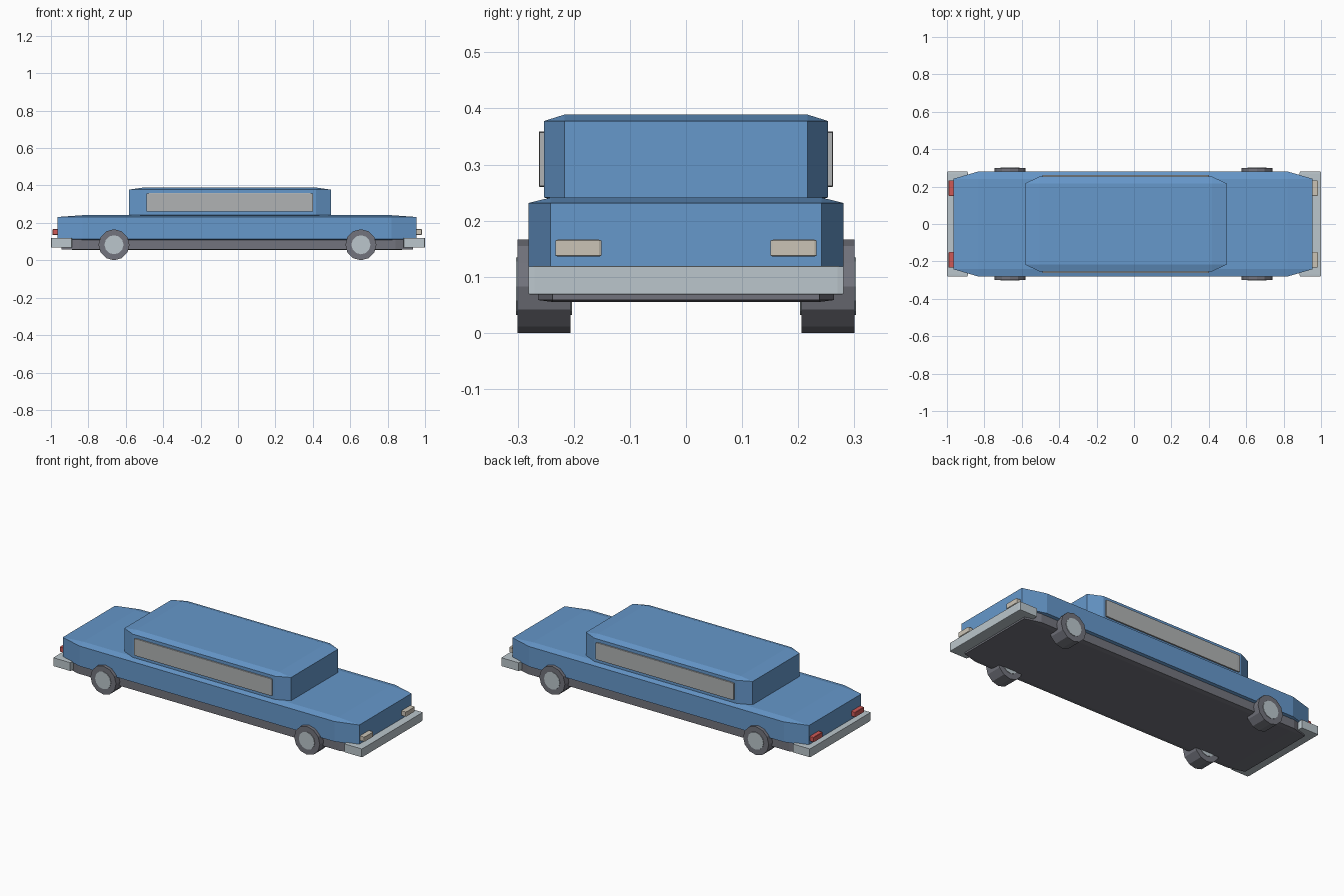
import bpy, bmesh, math
from mathutils import Matrix

cube = bpy.data.objects.get("Cube")
if cube:
    bpy.data.objects.remove(cube, do_unlink=True)


def material(name, rgb):
    mat = bpy.data.materials.new(name)
    mat.use_nodes = True
    mat.diffuse_color = (*rgb, 1)
    mat.node_tree.nodes["Principled BSDF"].inputs["Base Color"].default_value = (*rgb, 1)
    return mat


blue = material("blue paint", (0.133, 0.314, 0.597))
rubber = material("dark grey", (0.171, 0.174, 0.205))
chrome = material("pale metal", (0.497, 0.565, 0.604))
glass = material("grey glass", (0.434, 0.45, 0.456))
cream = material("cream lamp", (0.597, 0.552, 0.468))
red = material("red lamp", (0.62, 0.098, 0.093))


def add_object(name, bm, mat):
    bmesh.ops.recalc_face_normals(bm, faces=bm.faces[:])
    mesh = bpy.data.meshes.new(name)
    bm.to_mesh(mesh)
    bm.free()
    mesh.materials.append(mat)
    obj = bpy.data.objects.new(name, mesh)
    bpy.context.collection.objects.link(obj)
    return obj


def chamfered_box(name, xs, ys, zs, chamfer, mat):
    """Box between limits; the chamfer is a share of each side's length."""
    bm = bmesh.new()
    bmesh.ops.create_cube(bm, size=1)
    bmesh.ops.bevel(bm, geom=bm.edges[:], offset=chamfer, segments=1,
                    affect='EDGES', profile=0.5)
    limits = (xs, ys, zs)
    for v in bm.verts:
        v.co = [(a + b) / 2 + c * (b - a) for c, (a, b) in zip(v.co, limits)]
    return add_object(name, bm, mat)


def cylinder(name, x, z, ys, radius, mat):
    """Twelve-sided cylinder along y with a corner at the bottom."""
    bm = bmesh.new()
    turn = Matrix.Translation((x, sum(ys) / 2, z)) @ Matrix.Rotation(math.pi / 2, 4, 'X')
    bmesh.ops.create_cone(bm, cap_ends=True, segments=12, radius1=radius,
                          radius2=radius, depth=abs(ys[1] - ys[0]), matrix=turn)
    return add_object(name, bm, mat)


# Chassis, body and cabin
chamfered_box("chassis", (-0.945, 0.935), (-0.264, 0.264), (0.055, 0.125), 0.05, rubber)
chamfered_box("body", (-0.966, 0.955), (-0.281, 0.281), (0.104, 0.241), 0.07, blue)
chamfered_box("cabin", (-0.584, 0.496), (-0.253, 0.253), (0.23, 0.389), 0.072, blue)

# Bumpers
chamfered_box("front_bumper", (0.885, 1.0), (-0.281, 0.281), (0.068, 0.119), 0.02, chrome)
chamfered_box("rear_bumper", (-1.0, -0.888), (-0.281, 0.281), (0.068, 0.119), 0.02, chrome)

# Mirrored windows, lamps and wheels
for side, s in (("left", 1), ("right", -1)):
    def span(a, b):
        return tuple(sorted((s * a, s * b)))

    chamfered_box(side + "_window", (-0.49, 0.402), span(0.23, 0.262),
                  (0.26, 0.359), 0.02, glass)
    chamfered_box(side + "_headlight", (0.94, 0.983), span(0.151, 0.233),
                  (0.136, 0.166), 0.05, cream)
    chamfered_box(side + "_tail_light", (-0.992, -0.95), span(0.151, 0.233),
                  (0.136, 0.166), 0.05, red)
    for end, x in (("front", 0.657), ("rear", -0.663)):
        cylinder(f"{end}_{side}_tyre", x, 0.083, span(0.206, 0.3), 0.083, rubber)
        cylinder(f"{end}_{side}_hub", x, 0.083, span(0.203, 0.303), 0.051, chrome)
